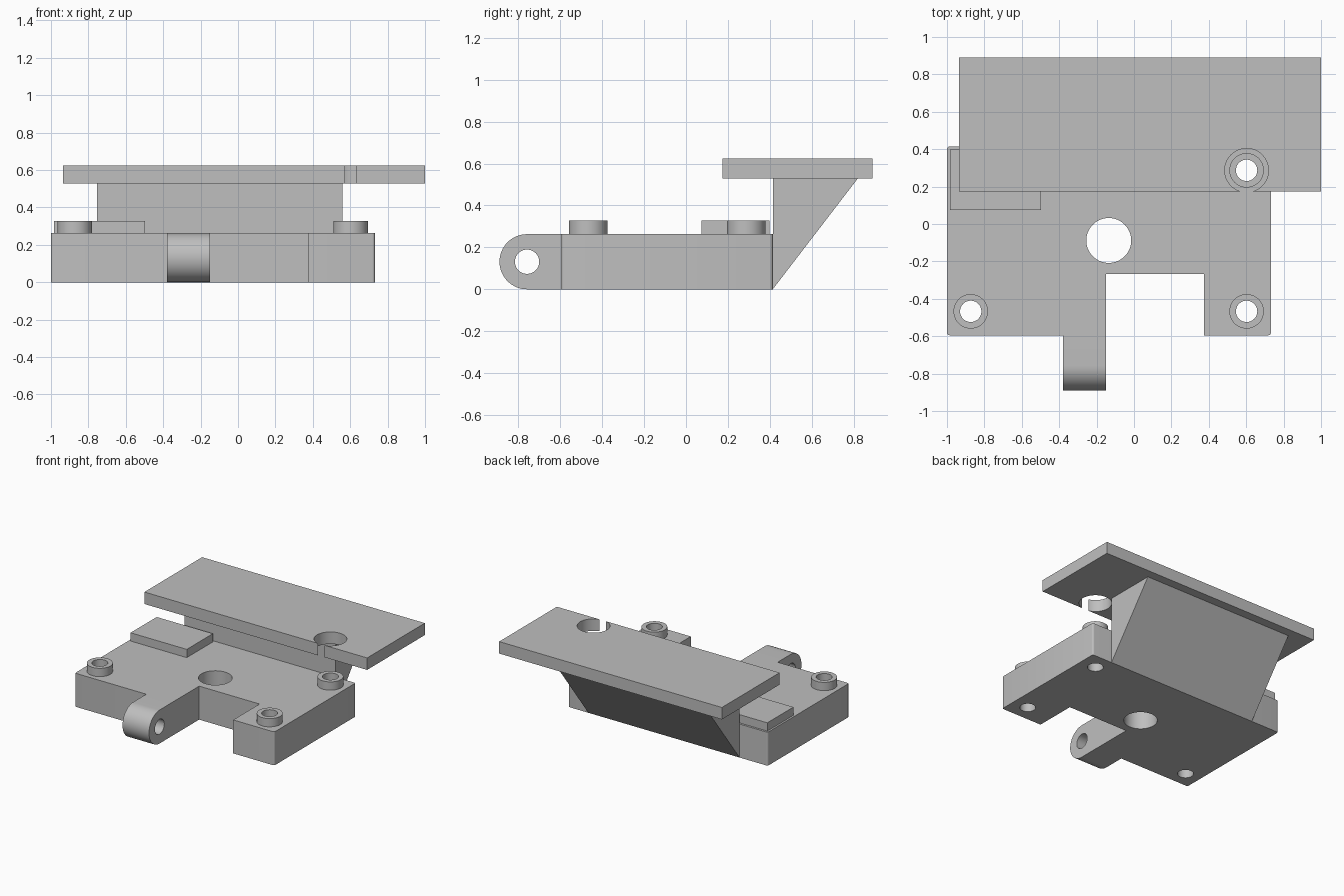
import bpy, bmesh, math
from mathutils import Matrix, Vector

cube = bpy.data.objects.get("Cube")
if cube:
    bpy.data.objects.remove(cube, do_unlink=True)

grey = bpy.data.materials.new("plain grey")
grey.use_nodes = True
colour = (0.52, 0.52, 0.52, 1)
grey.diffuse_color = colour
grey.node_tree.nodes["Principled BSDF"].inputs["Base Color"].default_value = colour

BASE_TOP, BOSS_TOP = 0.263, 0.328
PLATE_LOW, PLATE_TOP = 0.529, 0.623
BACK, FRONT = 0.414, -0.595


def finish(name, bm):
    bmesh.ops.recalc_face_normals(bm, faces=bm.faces[:])
    mesh = bpy.data.meshes.new(name)
    bm.to_mesh(mesh)
    bm.free()
    obj = bpy.data.objects.new(name, mesh)
    bpy.context.collection.objects.link(obj)
    mesh.materials.append(grey)
    return obj


def prism(name, points, shift):
    """Extrude a closed outline along a vector."""
    bm = bmesh.new()
    face = bm.faces.new([bm.verts.new(p) for p in points])
    new = bmesh.ops.extrude_face_region(bm, geom=[face])["geom"]
    moved = [v for v in new if isinstance(v, bmesh.types.BMVert)]
    bmesh.ops.translate(bm, verts=moved, vec=Vector(shift))
    return finish(name, bm)


def box(name, x0, x1, y0, y1, z0, z1):
    outline = [(x0, y0, z0), (x1, y0, z0), (x1, y1, z0), (x0, y1, z0)]
    return prism(name, outline, (0, 0, z1 - z0))


def cylinder(name, centre, radius, depth, axis="Z"):
    bm = bmesh.new()
    turn = Matrix.Rotation(math.pi / 2, 4, "Y") if axis == "X" else Matrix()
    bmesh.ops.create_cone(bm, cap_ends=True, segments=64, radius1=radius,
                          radius2=radius, depth=depth,
                          matrix=Matrix.Translation(centre) @ turn)
    return finish(name, bm)


def select(obj):
    bpy.ops.object.select_all(action="DESELECT")
    obj.select_set(True)
    bpy.context.view_layer.objects.active = obj


def drill(obj, centre, radius, axis="Z"):
    """Cut a round hole right through an object."""
    cutter = cylinder("hole_cutter", centre, radius, 1.5, axis)
    cutter.hide_render = True
    mod = obj.modifiers.new("hole", "BOOLEAN")
    mod.operation, mod.solver, mod.object = "DIFFERENCE", "EXACT", cutter
    select(obj)
    bpy.ops.object.modifier_apply(modifier=mod.name)
    bpy.data.objects.remove(cutter, do_unlink=True)


def smooth(obj):
    select(obj)
    bpy.ops.object.shade_smooth_by_angle(angle=math.radians(30))


# Base block with a front notch and slightly rounded outer corners
outline = []
r = 0.014
for x, y, start in ((-1 + r, BACK - r, 90), (-1 + r, FRONT + r, 180)):
    for i in range(5):
        a = math.radians(start + i * 22.5)
        outline.append((x + r * math.cos(a), y + r * math.sin(a), 0))
outline += [(-0.15, FRONT, 0), (-0.15, -0.268, 0), (0.375, -0.268, 0), (0.375, FRONT, 0)]
for x, y, start in ((0.732 - r, FRONT + r, 270), (0.732 - r, BACK - r, 0)):
    for i in range(5):
        a = math.radians(start + i * 22.5)
        outline.append((x + r * math.cos(a), y + r * math.sin(a), 0))
base = prism("base_block", outline, (0, 0, BASE_TOP))
drill(base, (-0.135, -0.088, 0), 0.12)

# Hollow screw bosses, drilled on through the base
for name, x, y in (("front_right_boss", -0.873, -0.467),
                   ("front_left_boss", 0.602, -0.467),
                   ("back_left_boss", 0.602, 0.287)):
    boss = cylinder(name, (x, y, (BASE_TOP + BOSS_TOP) / 2), 0.092, BOSS_TOP - BASE_TOP)
    for part in (boss, base):
        drill(part, (x, y, 0), 0.057)
    smooth(boss)
smooth(base)

# Rounded hinge lug with a cross hole
radius = BASE_TOP / 2
lug_y = -0.89 + radius
side = [(-0.38, FRONT, 0), (-0.38, FRONT, BASE_TOP)]
for i in range(33):
    a = math.pi / 2 + math.pi * i / 32
    side.append((-0.38, lug_y + radius * math.cos(a), radius + radius * math.sin(a)))
lug = prism("hinge_lug", side, (0.23, 0, 0))
drill(lug, (-0.26, lug_y, radius), 0.058, "X")
smooth(lug)

# Raised pad on the back right corner
box("raised_pad", -0.985, -0.497, 0.074, 0.398, BASE_TOP, BOSS_TOP)

# Sloping bracket that carries the top plate
wedge = [(-0.755, BACK, 0), (-0.755, BACK, PLATE_LOW), (-0.755, 0.82, PLATE_LOW)]
prism("wedge_bracket", wedge, (1.313, 0, 0))

# Top plate with a clearance hole above the back boss
plate = box("top_plate", -0.935, 1.0, 0.174, 0.89, PLATE_LOW, PLATE_TOP)
drill(plate, (0.602, 0.287, PLATE_TOP), 0.117)
smooth(plate)
